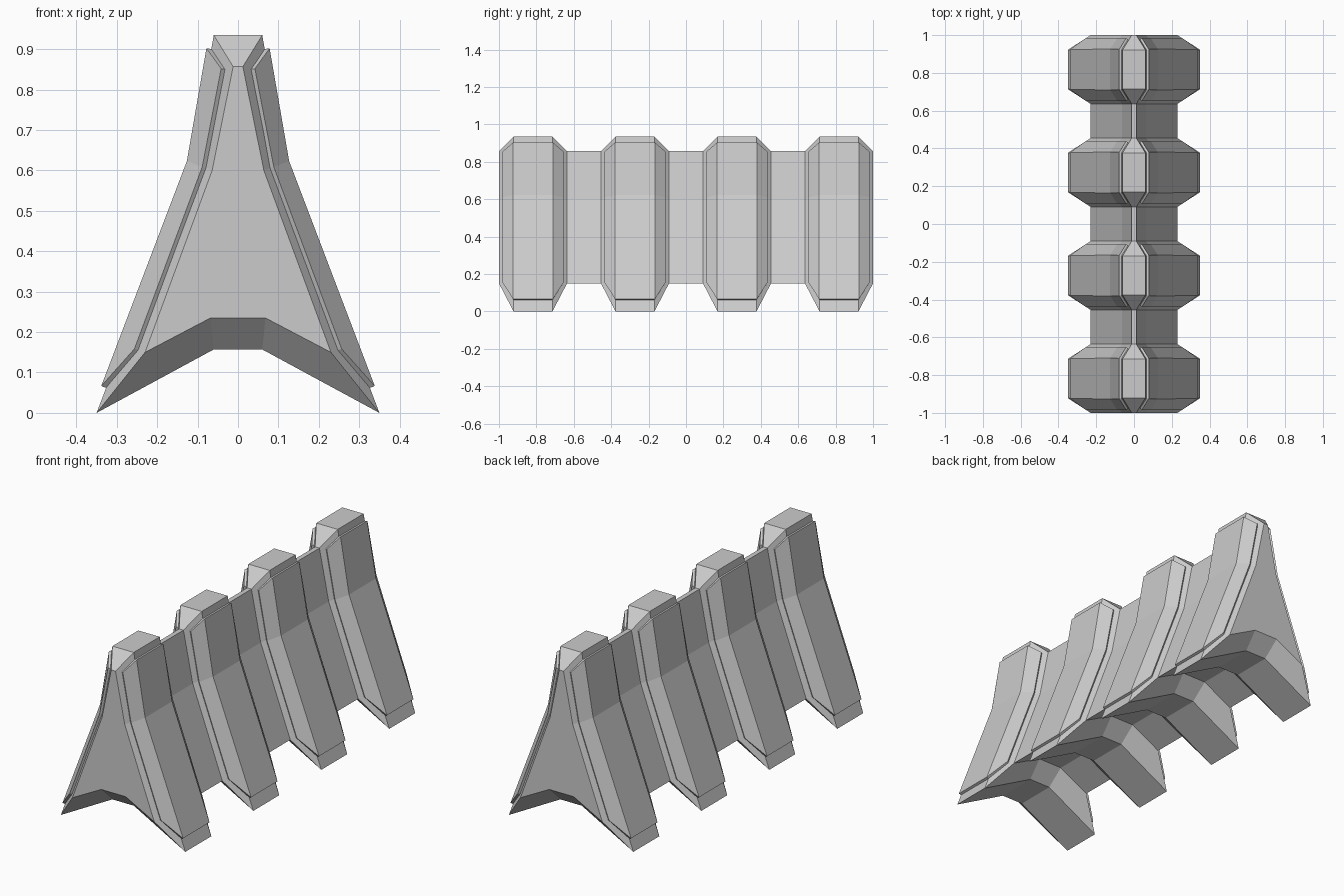
import bpy, bmesh
from mathutils import Vector

if "Cube" in bpy.data.objects:
    bpy.data.objects.remove(bpy.data.objects["Cube"])

# Right half sections (x, z): arch, foot, waist, crown
WIDE = [(0.06, 0.157), (0.35, 0.0), (0.115, 0.62), (0.06, 0.935)]
SLIM = [(0.068, 0.235), (0.23, 0.15), (0.064, 0.6), (0.012, 0.857)]
CENTRES = [-0.818, -0.2727, 0.2727, 0.818]
FLAT, FULL = 0.104, 0.182


def section(t):
    return [Vector(a).lerp(Vector(b), t) for a, b in zip(WIDE, SLIM)]


def finish(bm, name):
    mesh = bpy.data.meshes.new(name)
    bm.to_mesh(mesh)
    bm.free()
    obj = bpy.data.objects.new(name, mesh)
    bpy.context.collection.objects.link(obj)
    return obj


def loft(bm, rings, closed):
    rows = [[bm.verts.new(p) for p in ring] for ring in rings]
    n = len(rows[0])
    for a, b in zip(rows, rows[1:]):
        for i in range(n if closed else n - 1):
            j = (i + 1) % n
            bm.faces.new((a[i], a[j], b[j], b[i]))
    return rows


# Ribbed core: alternating wide and slim sections along y
bm = bmesh.new()
rings = []
for c in CENTRES:
    for dy, t in ((-FULL, 1), (-FLAT, 0), (FLAT, 0), (FULL, 1)):
        half = section(t)
        loop = [(x, z) for x, z in half] + [(-x, z) for x, z in reversed(half)]
        rings.append([(x, c + dy, z) for x, z in loop])
rows = loft(bm, rings, True)
bm.faces.new(rows[0])
bm.faces.new(rows[-1])
bmesh.ops.recalc_face_normals(bm, faces=bm.faces)
core = finish(bm, "barrier_core")

# Raised side plates wrapping each rib
T = 0.7
for k, c in enumerate(CENTRES):
    bm = bmesh.new()
    rings = []
    edge = FLAT + (FULL - FLAT) * T
    for dy, t in ((-edge, T), (-FLAT, 0), (FLAT, 0), (edge, T)):
        _, foot, waist, crown = section(t)
        line = [foot.lerp(waist, 0.1), waist, crown.lerp(waist, 0.11)]
        rings.append([(p.x, c + dy, p.y) for p in line])
    loft(bm, rings, False)
    bm.normal_update()
    for f in bm.faces:
        if f.normal.x < 0:
            f.normal_flip()
    plate = finish(bm, f"side_plates_{k + 1}")
    solid = plate.modifiers.new("thickness", 'SOLIDIFY')
    solid.thickness = 0.012
    solid.offset = 1
    solid.use_even_offset = True
    plate.modifiers.new("both_sides", 'MIRROR').use_mirror_merge = False
